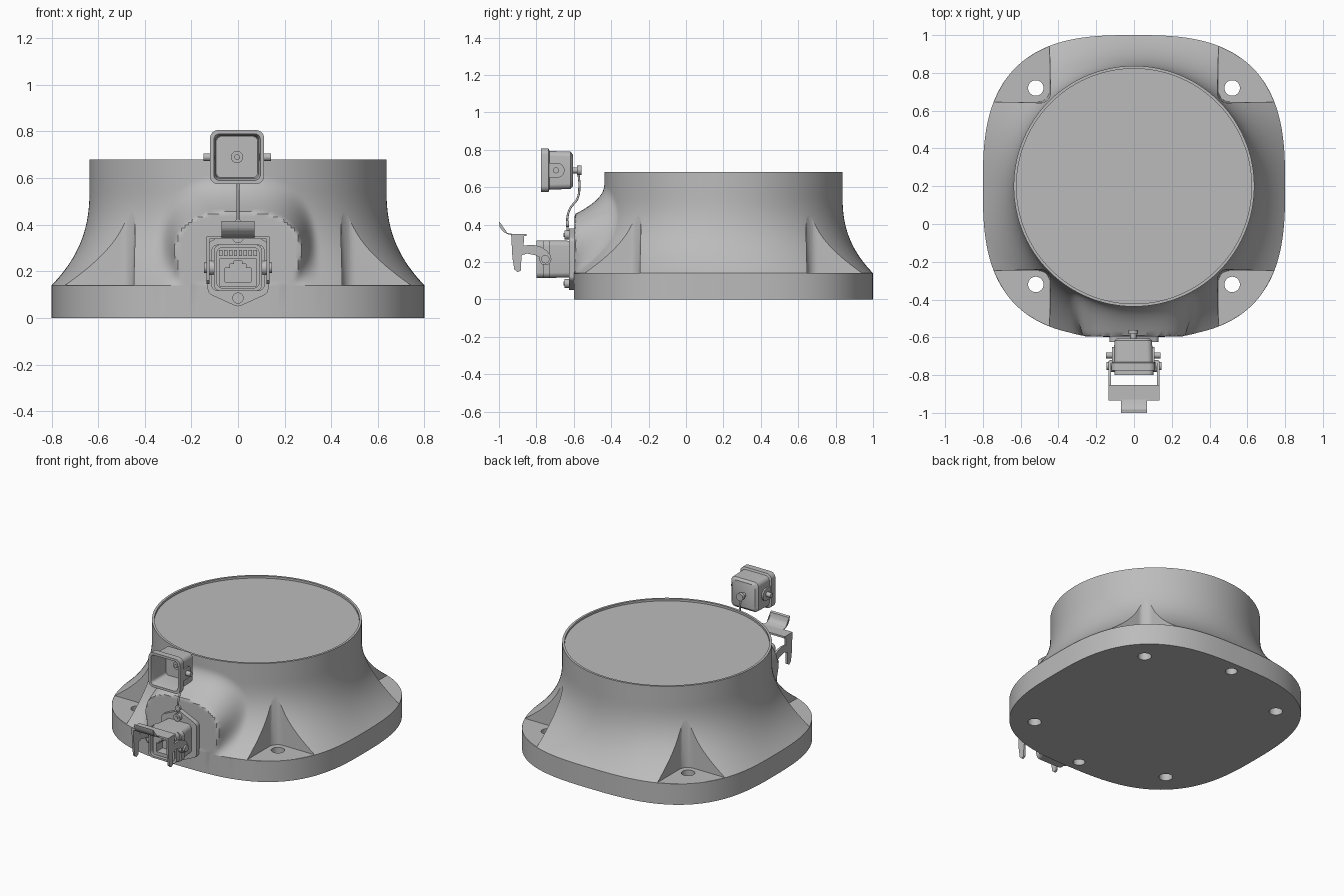
import bpy, bmesh, math
from math import sin, cos, pi

cube = bpy.data.objects.get("Cube")
if cube:
    bpy.data.objects.remove(cube)

grey = bpy.data.materials.new("satin grey")
grey.use_nodes = True
grey.diffuse_color = (0.5, 0.5, 0.5, 1)
grey.node_tree.nodes["Principled BSDF"].inputs["Base Color"].default_value = (0.5, 0.5, 0.5, 1)
parts = []
CY = 0.2  # centre of the pedestal in y


def loft(name, rings):
    """Skin a list of equal rings and cap both ends."""
    bm = bmesh.new()
    rows = [[bm.verts.new(p) for p in ring] for ring in rings]
    n = len(rows[0])
    for a, b in zip(rows, rows[1:]):
        for i in range(n):
            j = (i + 1) % n
            bm.faces.new((a[i], a[j], b[j], b[i]))
    bm.faces.new(rows[0])
    bm.faces.new(rows[-1])
    bmesh.ops.recalc_face_normals(bm, faces=bm.faces)
    mesh = bpy.data.meshes.new(name)
    bm.to_mesh(mesh)
    bm.free()
    mesh.materials.append(grey)
    ob = bpy.data.objects.new(name, mesh)
    bpy.context.collection.objects.link(ob)
    parts.append(ob)
    return ob


def place(pts, axis, d):
    """Put a 2D outline on a plane across the axis."""
    if axis == "x":
        return [(d, u, v) for u, v in pts]
    if axis == "y":
        return [(u, d, v) for u, v in pts]
    return [(u, v, d) for u, v in pts]


def prism(name, pts, axis, a, b):
    return loft(name, [place(pts, axis, a), place(pts, axis, b)])


def rounded(discs, n=48):
    """Convex outline wrapped around discs (u, v, radius)."""
    out = []
    for i in range(n):
        a = 2 * pi * (i + 0.5) / n
        u, v, r = max(discs, key=lambda d: d[0] * cos(a) + d[1] * sin(a) + d[2])
        out.append((u + r * cos(a), v + r * sin(a)))
    return out


def rrect(cu, cv, hu, hv, r):
    return rounded([(cu + s * (hu - r), cv + t * (hv - r), r) for s in (-1, 1) for t in (-1, 1)])


def rod(name, u, v, r, axis, a, b):
    return prism(name, rounded([(u, v, r)], 32), axis, a, b)


def box(name, x, y, z):
    return prism(name, [(x[0], y[0]), (x[1], y[0]), (x[1], y[1]), (x[0], y[1])], "z", *z)


def cut(target, cutter):
    """Subtract the cutter, then discard it."""
    mod = target.modifiers.new("cut", "BOOLEAN")
    mod.operation, mod.solver, mod.object = "DIFFERENCE", "EXACT", cutter
    bpy.context.view_layer.objects.active = target
    bpy.ops.object.modifier_apply(modifier=mod.name)
    parts.remove(cutter)
    bpy.data.objects.remove(cutter)


def wire(name, pts, radius):
    cu = bpy.data.curves.new(name, "CURVE")
    cu.dimensions = "3D"
    cu.bevel_depth, cu.bevel_resolution = radius, 3
    sp = cu.splines.new("BEZIER")
    sp.bezier_points.add(len(pts) - 1)
    for bp, p in zip(sp.bezier_points, pts):
        bp.co = p
        bp.handle_left_type = bp.handle_right_type = "AUTO"
    cu.materials.append(grey)
    bpy.context.collection.objects.link(bpy.data.objects.new(name, cu))


# Pedestal: squarish foot flaring up into a round neck, with a flat front pad
NECK, FOOT, TOP, SEG = 0.637, 0.14, 0.68, 360


def body_radius(a, z):
    c, s = abs(cos(a)), abs(sin(a))
    foot = 0.8 / (c ** 2.85 + s ** 2.85) ** (1 / 2.85)
    if z < FOOT:
        return foot
    r = NECK + (foot - NECK) * max(0, 1 - (z - FOOT) / 0.42) ** 2.5
    if sin(a) < -0.5:
        e = ((r * c / 0.235) ** 3 + ((z - FOOT) / 0.315) ** 3) ** (1 / 3)
        w = 1 if e < 1 else max(0, 1 - (e - 1) / 0.5) ** 2
        r = max(r, r + (0.795 / s - r) * w)
    return r


def ring(z, fixed=None):
    angles = [2 * pi * i / SEG for i in range(SEG)]
    radii = [fixed or body_radius(a, z) for a in angles]
    return [(r * cos(a), CY + r * sin(a), z) for a, r in zip(angles, radii)]


ROWS = 46
levels = [0, FOOT - 0.0005] + [FOOT + (TOP - FOOT) * i / ROWS for i in range(ROWS + 1)]
body = loft("pedestal", [ring(z) for z in levels] + [ring(TOP, 0.622), ring(TOP - 0.014, 0.622)])


# Corner pockets with bolt holes, and blind holes front and back
def pocket(sx, sy, k, f=0.06):
    arc = [(k + f - f * cos(t * pi / 16), k + f - f * sin(t * pi / 16)) for t in range(9)]
    pts = [(1.2, 1.2), (k, 1.2)] + arc + [(1.2, k)]
    return [(sx * x, CY + sy * y) for x, y in pts]


for sx in (-1, 1):
    for sy in (-1, 1):
        cut(body, loft("pocket_cutter", [place(pocket(sx, sy, 0.447), "z", FOOT + 0.001),
                                         place(pocket(sx, sy, 0.436), "z", 0.585)]))
        cut(body, rod("bolt_cutter", sx * 0.52, CY + sy * 0.52, 0.041, "z", -0.1, 0.3))
for sy in (-1, 1):
    cut(body, rod("blind_cutter", 0, CY + sy * 0.72, 0.036, "z", -0.1, 0.09))

# Connector flange and its screws
CZ = 0.215
flange = [(s * 0.1, CZ + t * 0.09, 0.03) for s in (-1, 1) for t in (-1, 1)]
flange += [(0, CZ + t * 0.13, 0.035) for t in (-1, 1)]
prism("connector_flange", rounded(flange, 72), "y", -0.59, -0.626)
for t in (-1, 1):
    rod("flange_screw", 0, CZ + t * 0.13, 0.024, "y", -0.62, -0.65)
    rod("screw_tip", 0, CZ + t * 0.13, 0.011, "y", -0.64, -0.656)

# Connector housing: hollow shell with a raised collar
shape = [(-0.6, 0.092, 0.098), (-0.73, 0.105, 0.1), (-0.73, 0.115, 0.1), (-0.765, 0.115, 0.1),
         (-0.765, 0.104, 0.1), (-0.8, 0.104, 0.1), (-0.8, 0.092, 0.088), (-0.7, 0.092, 0.088)]
loft("connector_housing", [place(rrect(0, CZ, hx, hz, 0.03), "y", y) for y, hx, hz in shape])

# Socket insert with a stepped port and contact fingers
insert = prism("socket_insert", rrect(0, 0.195, 0.08, 0.063, 0.008), "y", -0.69, -0.785)
half = [(0.055, 0.155), (0.055, 0.215), (0.035, 0.215), (0.035, 0.232), (0.018, 0.232), (0.018, 0.245)]
cut(insert, prism("port_cutter", half + [(-x, z) for x, z in reversed(half)], "y", -0.72, -0.9))
for i in range(8):
    x = (i - 3.5) * 0.021
    box("contact_finger", (x - 0.007, x + 0.007), (-0.785, -0.69), (0.265, 0.292))

# Latch lever: two side arms, bridge and curled thumb tab
arm = [(-0.73, 0.2), (-0.725, 0.235), (-0.745, 0.262), (-0.78, 0.283), (-0.82, 0.292), (-0.868, 0.288),
       (-0.866, 0.35), (-0.935, 0.35), (-0.928, 0.22), (-0.918, 0.16), (-0.9, 0.145), (-0.882, 0.155),
       (-0.88, 0.235), (-0.85, 0.245), (-0.8, 0.235), (-0.775, 0.22), (-0.765, 0.195)]
for s in (-1, 1):
    prism("latch_arm", arm, "x", s * 0.122, s * 0.135)
    rod("latch_pivot", -0.752, CZ, 0.032, "x", s * 0.1, s * 0.13)
    rod("latch_pin", -0.752, CZ, 0.022, "x", s * 0.12, s * 0.146)
box("latch_bridge", (-0.135, 0.135), (-0.935, -0.852), (0.338, 0.35))
tab = [(-0.92, 0.342), (-0.95, 0.348), (-0.975, 0.36), (-0.988, 0.38), (-0.992, 0.408)]
tab_top = [(y - 0.008, z + 0.008) for y, z in tab]
prism("latch_thumb_tab", tab + tab_top[::-1], "x", -0.07, 0.07)

# Dust cap: hollow box with a lip, open at the front
PX, PZ = -0.004, 0.69
shape = [(-0.605, 0.085, 0.03), (-0.618, 0.1, 0.03), (-0.73, 0.103, 0.03), (-0.735, 0.116, 0.035),
         (-0.775, 0.116, 0.035), (-0.775, 0.1, 0.025), (-0.745, 0.092, 0.02), (-0.63, 0.088, 0.02)]
loft("dust_cap", [place(rrect(PX, PZ, h, h, r), "y", y) for y, h, r in shape])
rod("cap_inner_boss", PX, PZ, 0.026, "y", -0.625, -0.645)
rod("cap_inner_pin", PX, PZ, 0.012, "y", -0.64, -0.655)
rod("cap_knob_neck", PX, PZ, 0.016, "y", -0.61, -0.58)
rod("cap_knob", PX, PZ, 0.025, "y", -0.582, -0.56)
for s in (-1, 1):
    boss = rounded([(-0.69, 0.69, 0.04), (-0.72, 0.69, 0.04)])
    prism("cap_side_boss", boss, "x", PX + s * 0.095, PX + s * 0.112)
    rod("cap_side_pin", -0.695, PZ, 0.016, "x", PX + s * 0.1, PX + s * 0.145)

# Lanyard from the flange to the cap knob
wire("lanyard", [(0, -0.632, 0.36), (0, -0.635, 0.43), (0, -0.62, 0.485), (0, -0.58, 0.54),
                 (0, -0.57, 0.61), (PX, -0.575, 0.675)], 0.006)
rod("lanyard_eyelet", 0, 0.405, 0.018, "y", -0.626, -0.642)

# Smooth shading with crisp edges
bpy.ops.object.select_all(action="DESELECT")
for ob in parts:
    ob.select_set(True)
bpy.context.view_layer.objects.active = body
bpy.ops.object.shade_smooth_by_angle(angle=math.radians(32))
